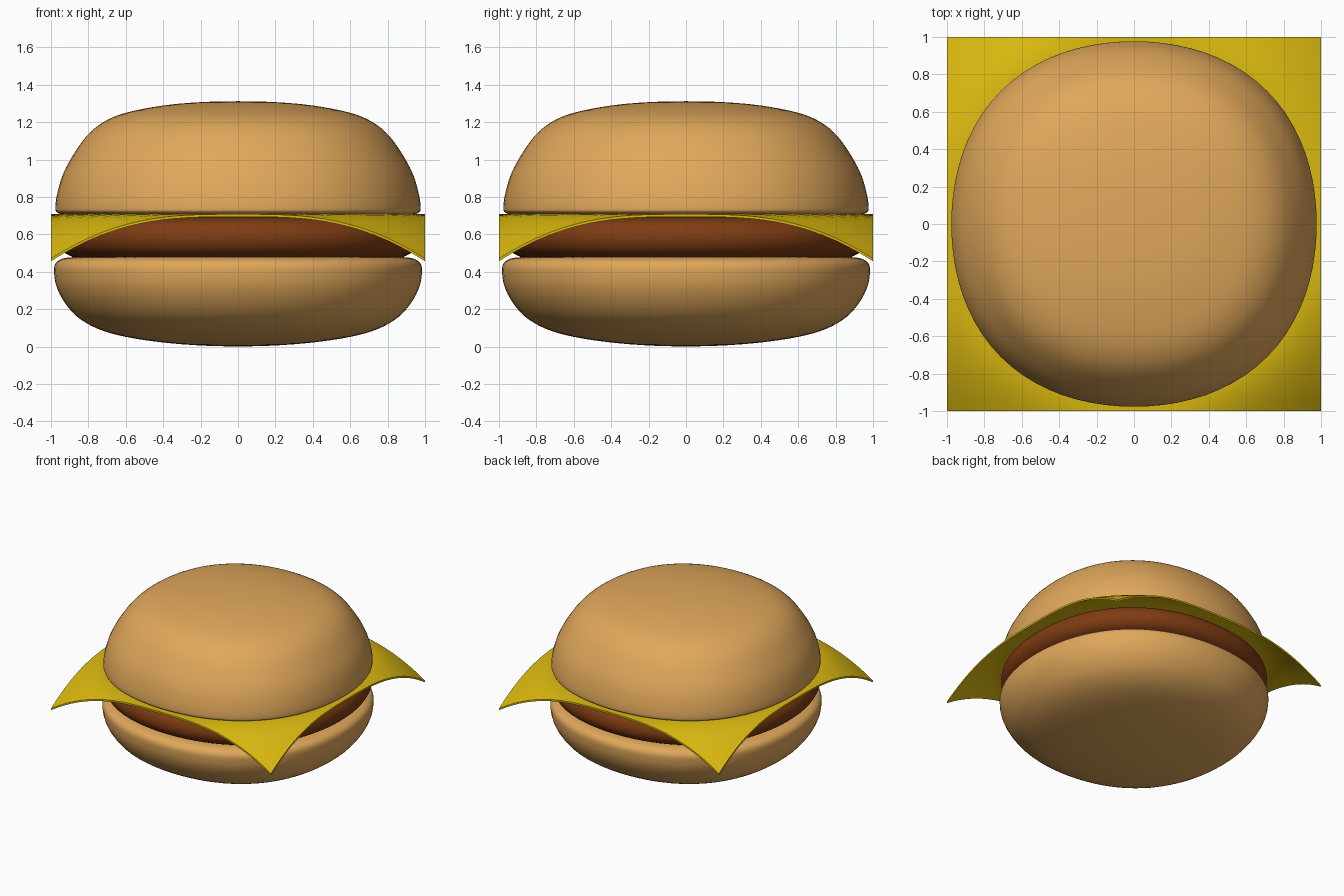
import bpy, bmesh, math
from mathutils import Vector

if "Cube" in bpy.data.objects:
    bpy.data.objects.remove(bpy.data.objects["Cube"])


def material(name, rgb):
    m = bpy.data.materials.new(name)
    m.diffuse_color = (*rgb, 1)
    m.use_nodes = True
    m.node_tree.nodes["Principled BSDF"].inputs["Base Color"].default_value = m.diffuse_color
    return m


def finish(name, bm, mat, angle=50):
    bmesh.ops.recalc_face_normals(bm, faces=bm.faces)
    me = bpy.data.meshes.new(name)
    bm.to_mesh(me)
    bm.free()
    ob = bpy.data.objects.new(name, me)
    bpy.context.collection.objects.link(ob)
    me.materials.append(mat)
    bpy.ops.object.select_all(action='DESELECT')
    ob.select_set(True)
    bpy.context.view_layer.objects.active = ob
    bpy.ops.object.shade_smooth_by_angle(angle=math.radians(angle))
    return ob


def smooth_curve(pts, steps=4):
    """Catmull-Rom interpolation through profile points."""
    p = [Vector(q) for q in pts]
    p = [2 * p[0] - p[1]] + p + [2 * p[-1] - p[-2]]
    out = []
    for a, b, c, d in zip(p, p[1:], p[2:], p[3:]):
        for k in range(steps):
            t = k / steps
            out.append(0.5 * (2 * b + (c - a) * t + (2 * a - 5 * b + 4 * c - d) * t * t
                              + (3 * b - a - 3 * c + d) * t ** 3))
    out.append(p[-2])
    return out


def round_part(name, profile, mat, seg=80, square=0.015):
    """Lathe an (r, z) profile from pole to pole into a slightly squarish round."""
    bm = bmesh.new()
    curve = smooth_curve(profile)
    rings = []
    for r, z in curve[1:-1]:
        ring = []
        for i in range(seg):
            a = 2 * math.pi * i / seg
            rr = r * (1 + square * (1 - math.cos(4 * a)))
            ring.append(bm.verts.new((rr * math.cos(a), rr * math.sin(a), z)))
        rings.append(ring)
    low = bm.verts.new((0, 0, curve[0].y))
    high = bm.verts.new((0, 0, curve[-1].y))
    for i in range(seg):
        j = (i + 1) % seg
        bm.faces.new((low, rings[0][j], rings[0][i]))
        bm.faces.new((high, rings[-1][i], rings[-1][j]))
        for a, b in zip(rings, rings[1:]):
            bm.faces.new((a[i], a[j], b[j], b[i]))
    return finish(name, bm, mat)


bun = material("bun", (0.75, 0.39, 0.105))
meat = material("meat", (0.21, 0.045, 0.006))
yellow = material("cheese", (0.70, 0.48, 0.005))

# Bottom bun: flat top, rounded underside
round_part("bottom_bun", [
    (0, 0), (0.2, 0.006), (0.4, 0.022), (0.6, 0.052), (0.75, 0.095), (0.86, 0.16),
    (0.93, 0.24), (0.97, 0.32), (0.983, 0.39), (0.98, 0.435), (0.955, 0.463),
    (0.9, 0.477), (0.75, 0.48), (0.4, 0.48), (0, 0.48)], bun)

# Patty
round_part("patty", [
    (0, 0.475), (0.5, 0.475), (0.84, 0.477), (0.9, 0.487), (0.945, 0.515), (0.97, 0.56),
    (0.97, 0.61), (0.945, 0.655), (0.89, 0.683), (0.8, 0.692), (0.4, 0.694), (0, 0.694)], meat)

# Top bun: domed with a tight lower rim
round_part("top_bun", [
    (0, 0.695), (0.4, 0.696), (0.8, 0.70), (0.93, 0.706), (0.968, 0.718), (0.977, 0.74),
    (0.968, 0.81), (0.94, 0.91), (0.89, 1.01), (0.81, 1.125), (0.72, 1.2), (0.6, 1.25),
    (0.4, 1.289), (0.2, 1.307), (0, 1.312)], bun)

# Cheese slice: square sheet whose corners droop outside the buns
bm = bmesh.new()
bmesh.ops.create_grid(bm, x_segments=30, y_segments=30, size=1)
for v in bm.verts:
    over = max(0, v.co.xy.length - 1) / (math.sqrt(2) - 1)
    v.co.z = 0.708 - 0.238 * over ** 1.6
top = bm.faces[:]
extruded = bmesh.ops.extrude_face_region(bm, geom=top, use_keep_orig=True)
for g in extruded["geom"]:
    if isinstance(g, bmesh.types.BMVert):
        g.co.z -= 0.014
finish("cheese_slice", bm, yellow, 40)
